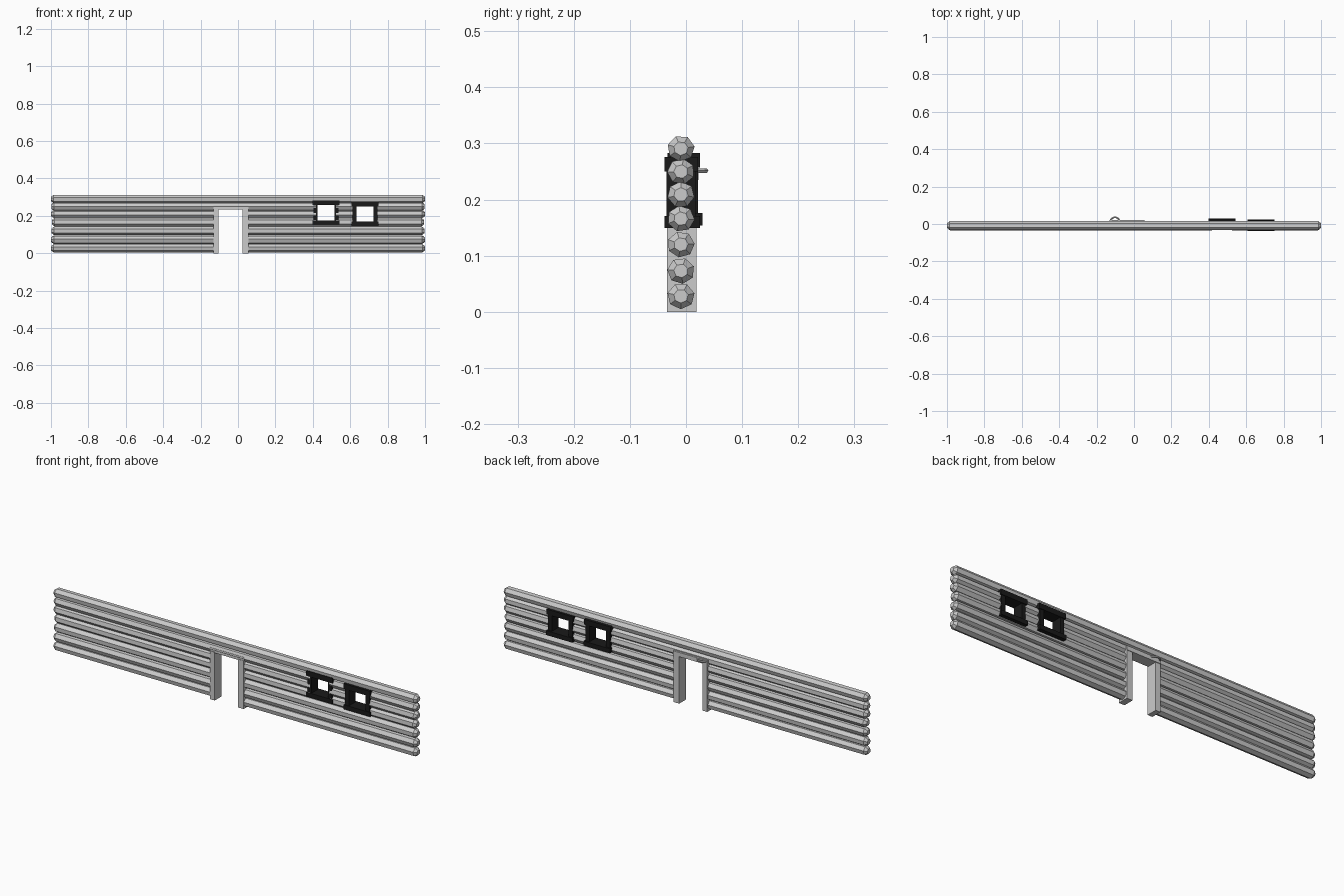
import bpy, bmesh, math, random
from mathutils import Vector

if "Cube" in bpy.data.objects:
    bpy.data.objects.remove(bpy.data.objects["Cube"])
random.seed(4)

black = bpy.data.materials.new("black_paint")
black.diffuse_color = (0.01, 0.01, 0.01, 1)
black.use_nodes = True
black.node_tree.nodes["Principled BSDF"].inputs["Base Color"].default_value = black.diffuse_color


def finish(name, bm, mat=None):
    bmesh.ops.recalc_face_normals(bm, faces=bm.faces)
    me = bpy.data.meshes.new(name)
    bm.to_mesh(me)
    bm.free()
    ob = bpy.data.objects.new(name, me)
    bpy.context.collection.objects.link(ob)
    if mat:
        me.materials.append(mat)
    return ob


def box(name, x, y, z, mat=None):
    bm = bmesh.new()
    bmesh.ops.create_cube(bm, size=1)
    for v in bm.verts:
        v.co = Vector([(a + b) / 2 + c * (b - a) for (a, b), c in zip((x, y, z), v.co)])
    return finish(name, bm, mat)


def log(name, z, turn, sides=7):
    """Faceted log along x with chamfered, slightly domed ends."""
    bm = bmesh.new()
    end = 1 - random.uniform(0, 0.006)
    rings = []
    for x, r in ((-end, 0.013), (-end + 0.014, 0.0245), (end - 0.014, 0.0245), (end, 0.013)):
        rings.append([bm.verts.new((x, -0.009 + r * math.cos(turn + k * math.tau / sides),
                                    z + r * 0.95 * math.sin(turn + k * math.tau / sides)))
                      for k in range(sides)])
    for a, b in zip(rings, rings[1:]):
        for k in range(sides):
            n = (k + 1) % sides
            bm.faces.new((a[k], a[n], b[n], b[k]))
    bm.faces.new(rings[0])
    bm.faces.new(rings[-1])
    return finish(name, bm)


# Stacked wall logs
heights = [0.028, 0.073, 0.120, 0.166, 0.209, 0.250, 0.291]
logs = [log(f"wall_log_{i + 1}", z, random.uniform(0, math.tau / 7)) for i, z in enumerate(heights)]

# Openings cut out of the logs
openings = [("door_cutter", (-0.112, 0.034), (-0.1, 0.242)),
            ("window_cutter_1", (0.418, 0.524), (0.17, 0.264)),
            ("window_cutter_2", (0.626, 0.732), (0.164, 0.258))]
for name, x, z in openings:
    cutter = box(name, x, (-0.1, 0.1), z)
    cutter.hide_render = True
    cutter.hide_viewport = True
    cutter.display_type = 'WIRE'
    for ob in logs:
        zs = [v.co.z for v in ob.data.vertices]
        if max(zs) > z[0] and min(zs) < z[1]:
            m = ob.modifiers.new(name, 'BOOLEAN')
            m.operation = 'DIFFERENCE'
            m.solver = 'EXACT'
            m.object = cutter

# Door frame
dy = (-0.034, 0.019)
box("door_jamb_left", (-0.130, -0.104), dy, (0, 0.24))
box("door_jamb_right", (0.024, 0.055), dy, (0, 0.24))
box("door_header", (-0.132, 0.056), (-0.032, 0.022), (0.235, 0.256))


# Black window frames
def window(n, x0, x1, z0, z1, y0, y1):
    box(f"window_{n}_jamb_left", (x0 - 0.021, x0), (y0 + 0.003, y1 - 0.004), (z0, z1), black)
    box(f"window_{n}_jamb_right", (x1, x1 + 0.021), (y0 + 0.003, y1 - 0.004), (z0, z1), black)
    box(f"window_{n}_header", (x0 - 0.027, x1 + 0.027), (y0, y1), (z1, z1 + 0.026), black)
    box(f"window_{n}_sill", (x0 - 0.027, x1 + 0.027), (y0, y1 + 0.004), (z0 - 0.022, z0), black)


window(1, 0.425, 0.516, 0.176, 0.257, -0.033, 0.025)
window(2, 0.634, 0.725, 0.171, 0.250, -0.038, 0.021)

# Small iron ring on the back of the door header
bpy.ops.mesh.primitive_torus_add(major_segments=14, minor_segments=6, major_radius=0.025,
                                 minor_radius=0.0045, location=(-0.102, 0.011, 0.2515))
bpy.context.object.name = "header_ring"
